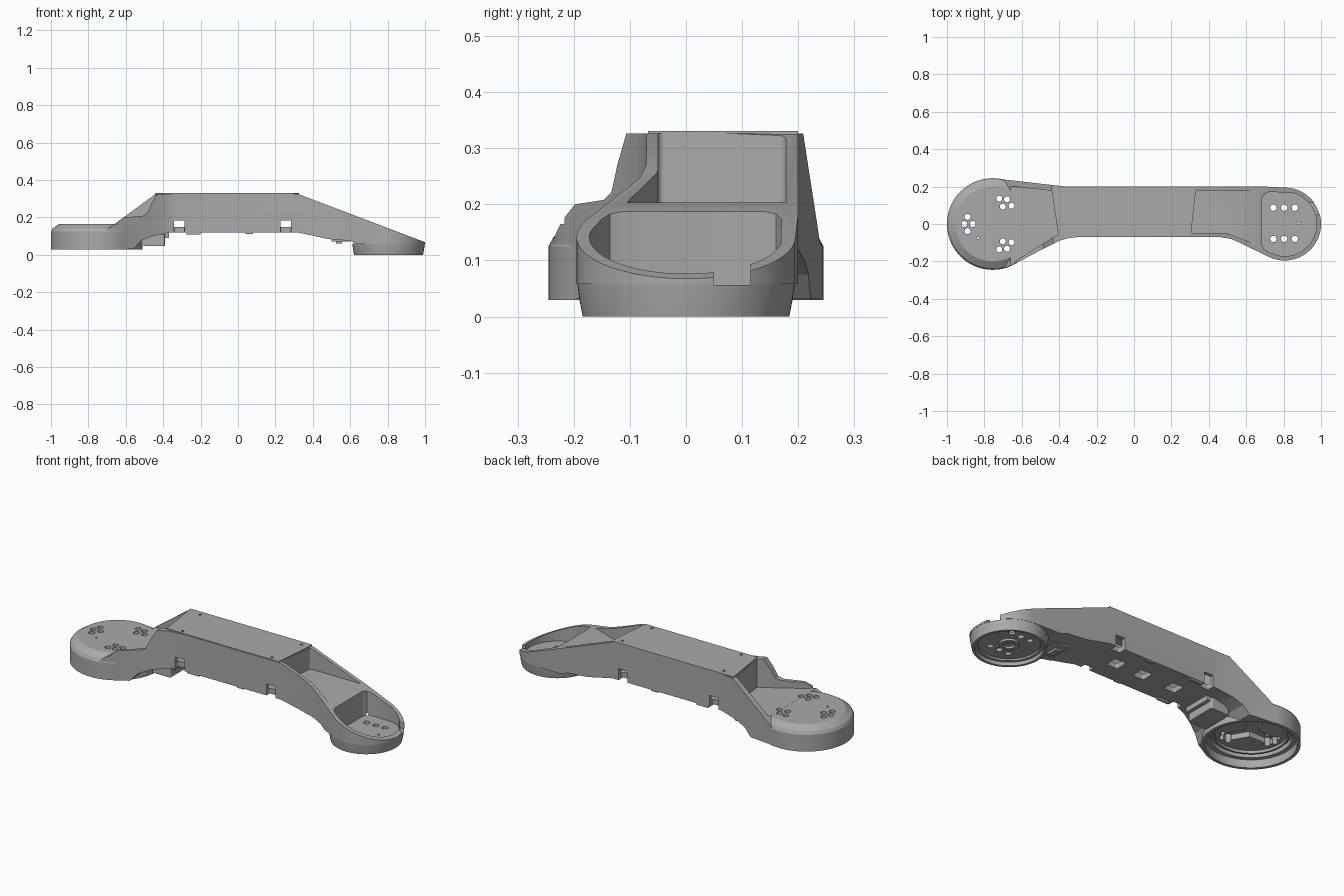
import bpy, bmesh
from math import sin, cos, pi, radians
from mathutils import Matrix, Vector

cube = bpy.data.objects.get("Cube")
if cube:
    bpy.data.objects.remove(cube, do_unlink=True)

grey = bpy.data.materials.new("plain grey")
grey.use_nodes = True
grey.diffuse_color = (0.4, 0.4, 0.4, 1)
grey.node_tree.nodes["Principled BSDF"].inputs["Base Color"].default_value = (0.4, 0.4, 0.4, 1)


def finish(name, bm):
    bmesh.ops.recalc_face_normals(bm, faces=bm.faces[:])
    me = bpy.data.meshes.new(name)
    bm.to_mesh(me)
    bm.free()
    me.materials.append(grey)
    ob = bpy.data.objects.new(name, me)
    bpy.context.collection.objects.link(ob)
    return ob


def prism(name, pts, lo, hi, axis="z", rounding=0):
    """Extrude a plan (x, y), or with axis y a side profile (x, z)."""
    bm = bmesh.new()
    place = (lambda p: (p[0], p[1], lo)) if axis == "z" else (lambda p: (p[0], lo, p[1]))
    face = bm.faces.new([bm.verts.new(place(p)) for p in pts])
    step = Vector((0, 0, hi - lo)) if axis == "z" else Vector((0, hi - lo, 0))
    new = bmesh.ops.extrude_face_region(bm, geom=[face])["geom"]
    bmesh.ops.translate(bm, vec=step, verts=[v for v in new if isinstance(v, bmesh.types.BMVert)])
    if rounding:
        rails = [e for e in bm.edges
                 if abs((e.verts[0].co - e.verts[1].co).normalized().dot(step.normalized())) > 0.99]
        bmesh.ops.bevel(bm, geom=rails, offset=rounding, segments=5, profile=0.5, affect="EDGES")
    return finish(name, bm)


def box(name, x, y, z, rounding=0):
    return prism(name, [(x[0], y[0]), (x[1], y[0]), (x[1], y[1]), (x[0], y[1])], *z, rounding=rounding)


def lathe(name, cx, profile, sides=72):
    """Stack of circles (radius, z) capped at both ends."""
    bm = bmesh.new()
    rings = [[bm.verts.new((cx + r * cos(2 * pi * i / sides), r * sin(2 * pi * i / sides), z))
              for i in range(sides)] for r, z in profile]
    for a, b in zip(rings, rings[1:]):
        for i in range(sides):
            j = (i + 1) % sides
            bm.faces.new((a[i], a[j], b[j], b[i]))
    bm.faces.new(rings[0])
    bm.faces.new(rings[-1])
    return finish(name, bm)


def drills(name, spots, radius, z):
    bm = bmesh.new()
    for x, y in spots:
        bmesh.ops.create_cone(bm, cap_ends=True, segments=16, radius1=radius, radius2=radius,
                              depth=z[1] - z[0], matrix=Matrix.Translation((x, y, sum(z) / 2)))
    return finish(name, bm)


def combine(ob, tool, op="DIFFERENCE"):
    mod = ob.modifiers.new("combine", "BOOLEAN")
    mod.operation, mod.solver, mod.object = op, "EXACT", tool
    bpy.context.view_layer.objects.active = ob
    bpy.ops.object.modifier_apply(modifier=mod.name)
    bpy.data.objects.remove(tool, do_unlink=True)


def arc(cx, r, start, end, n):
    return [(cx + r * cos(radians(start + (end - start) * i / n)),
             r * sin(radians(start + (end - start) * i / n))) for i in range(n + 1)]


BIG, SMALL = -0.755, 0.805

# Arm body: plan outline trimmed by the side profile
outline = (arc(SMALL, 0.195, -115, 90, 44) + [(0.7, 0.2), (-0.36, 0.2), (-0.45, 0.21)]
           + arc(BIG, 0.243, 83, 296, 48)
           + [(-0.47, -0.125), (-0.40, -0.09), (-0.35, -0.075), (-0.3, -0.07),
              (0.46, -0.07), (0.52, -0.08), (0.57, -0.102)])
arm = prism("arm_body", outline, -0.1, 0.5)
side = [(-1.1, 0.031), (-0.56, 0.031), (-0.52, 0.075), (-0.46, 0.1), (-0.36, 0.12), (0.32, 0.12),
        (0.48, 0.085), (0.6, 0.075), (0.64, 0.058), (1.1, 0.058), (1.01, 0.063),
        (0.32, 0.326), (-0.44, 0.326), (-0.66, 0.165), (-0.72, 0.119), (-1.1, 0.119)]
side[9:11] = [(1.02, 0.058), (1.02, 0.06)]
combine(arm, prism("trim", side, -0.5, 0.5, "y"), "INTERSECT")

# Discs at both ends
combine(arm, lathe("disc", BIG, [(0.245, 0.03), (0.245, 0.125), (0.236, 0.142), (0.2, 0.165)]), "UNION")
combine(arm, lathe("cup", SMALL, [(0.184, 0), (0.19, 0.03), (0.194, 0.06)]), "UNION")

# Clearance above the large disc, with the low curved front wall
combine(arm, prism("clearance", [(-1.1, 0.3), (-0.72, 0.3), (-0.66, 0.202), (-0.44, 0.178), (-0.405, -0.055),
                                 (-0.63, -0.195), (-0.7, -0.3), (-1.1, -0.3)], 0.1652, 0.5))
combine(arm, prism("front_dip", [(-0.66, 0.166), (-0.61, 0.2), (-0.51, 0.208), (-0.485, 0.222),
                                 (-0.465, 0.27), (-0.425, 0.34), (-0.66, 0.34)], -0.4, 0.02, "y"))

# Hollow body and cable openings in the end walls
combine(arm, prism("cavity", [(-0.41, 0.18), (-0.385, -0.05), (0.285, -0.05), (0.305, 0.18)],
                   0.15, 0.5, rounding=0.015))
u_shape = [(0.02, 0.5), (0.12, 0.5)] + [(0.07 + 0.05 * cos(a * pi / 12), 0.285 - 0.05 * sin(a * pi / 12))
                                       for a in range(13)]
opening = prism("opening", u_shape, -0.5, 0.4, "y")
opening.data.transform(Matrix.Rotation(pi / 2, 4, "Z") @ Matrix.Scale(-1, 4, (0, 1, 0)))
combine(arm, opening)

# Recess on the slope and the scooped cup
combine(arm, prism("slope_recess", [(0.33, 0.178), (0.305, -0.05), (0.5, -0.05), (0.68, -0.12), (0.68, 0.178)],
                   0.203, 0.5, rounding=0.012))
scoop = arc(SMALL, 0.172, -100, 80, 30) + [(0.72, 0.17), (0.695, 0.16), (0.685, 0.14),
                                           (0.685, -0.11), (0.695, -0.135), (0.72, -0.15)]
combine(arm, prism("scoop", scoop, 0.045, 0.5))
combine(arm, box("rim_notch", (0.93, 1.05), (0.05, 0.115), (0.056, 0.1)))

# Stepped hollows below the discs
combine(arm, lathe("big_hollow", BIG, [(0.228, 0), (0.228, 0.075), (0.205, 0.075), (0.205, 0.1)]))
combine(arm, lathe("small_hollow", SMALL, [(0.17, -0.1), (0.17, 0.02), (0.155, 0.02), (0.155, 0.03)]))


# Raised rings and hubs inside the hollows
def ring(cx, outer, inner, lo, hi):
    tube = lathe("ring", cx, [(outer, lo), (outer, hi)], 48)
    combine(tube, lathe("bore", cx, [(inner, lo - 0.1), (inner, hi + 0.1)], 48))
    combine(arm, tube, "UNION")


ring(BIG, 0.19, 0.18, 0.085, 0.11)
ring(SMALL, 0.05, 0.03, 0.018, 0.035)

# Three-lobed recess under the large disc
for k in range(3):
    lobe = box("lobe", (-0.02, 0.15), (-0.035, 0.035), (0.05, 0.13), 0.015)
    lobe.data.transform(Matrix.Translation((BIG, 0, 0)) @ Matrix.Rotation(radians(60 + 120 * k), 4, "Z"))
    combine(arm, lobe)

# Bolt holes
cluster = [(0.135, 0.038), (0.152, 0), (0.107, 0), (0.135, -0.038)]
spots = []
for k in range(3):
    c, s = cos(radians(180 + 120 * k)), sin(radians(180 + 120 * k))
    spots += [(BIG + c * x - s * y, s * x + c * y) for x, y in cluster]
combine(arm, drills("big_holes", spots, 0.016, (0, 0.3)))
combine(arm, drills("small_holes", [(x, y) for x in (0.745, 0.803, 0.86) for y in (-0.08, 0.087)],
                    0.017, (-0.1, 0.2)))
combine(arm, drills("pin_holes", [(-0.835, -0.075), (0.88, 0.003)], 0.006, (-0.1, 0.3)))

# Clip slots along the lower edges and windows in the floor
for x in (-0.315, 0.255):
    for y in (-0.09, 0.16):
        combine(arm, box("slot", (x - 0.028, x + 0.028), (y, y + 0.05), (0.05, 0.185), 0.008))
for x in (-0.2, 0.0, 0.17):
    combine(arm, box("window", (x - 0.035, x + 0.035), (0.03, 0.1), (0.05, 0.17), 0.008))

# Lid with screw holes
lid = prism("lid", [(-0.44, 0.2), (-0.435, 0.178), (-0.402, -0.055), (-0.4, -0.068), (0.3, -0.068),
                    (0.305, -0.05), (0.325, 0.178), (0.325, 0.2)], 0.3235, 0.331)
combine(lid, drills("screw_holes", [(-0.355, 0.168), (-0.315, -0.045), (0.245, -0.045), (0.28, 0.168)],
                    0.008, (0.326, 0.4)))

# Underside fittings
box("connector_block", (-0.505, -0.39), (-0.05, 0.13), (0.047, 0.11), 0.01)
box("connector_ledge", (-0.42, -0.37), (-0.04, 0.12), (0.09, 0.13))
box("cable_bracket", (0.5, 0.6), (-0.03, 0.1), (0.072, 0.1))
box("bracket_foot", (0.525, 0.555), (0, 0.06), (0.06, 0.09))
for y in (-0.065, 0.185):
    box("clip_tab", (-0.275, -0.2), (y, y + 0.012), (0.11, 0.14))
    box("clip_tab_small", (0.04, 0.08), (y, y + 0.012), (0.112, 0.14))

# Smooth the curved walls, keep the edges sharp
for ob in (arm, lid):
    bpy.ops.object.select_all(action="DESELECT")
    ob.select_set(True)
    bpy.context.view_layer.objects.active = ob
    bpy.ops.object.shade_smooth_by_angle(angle=radians(25))
